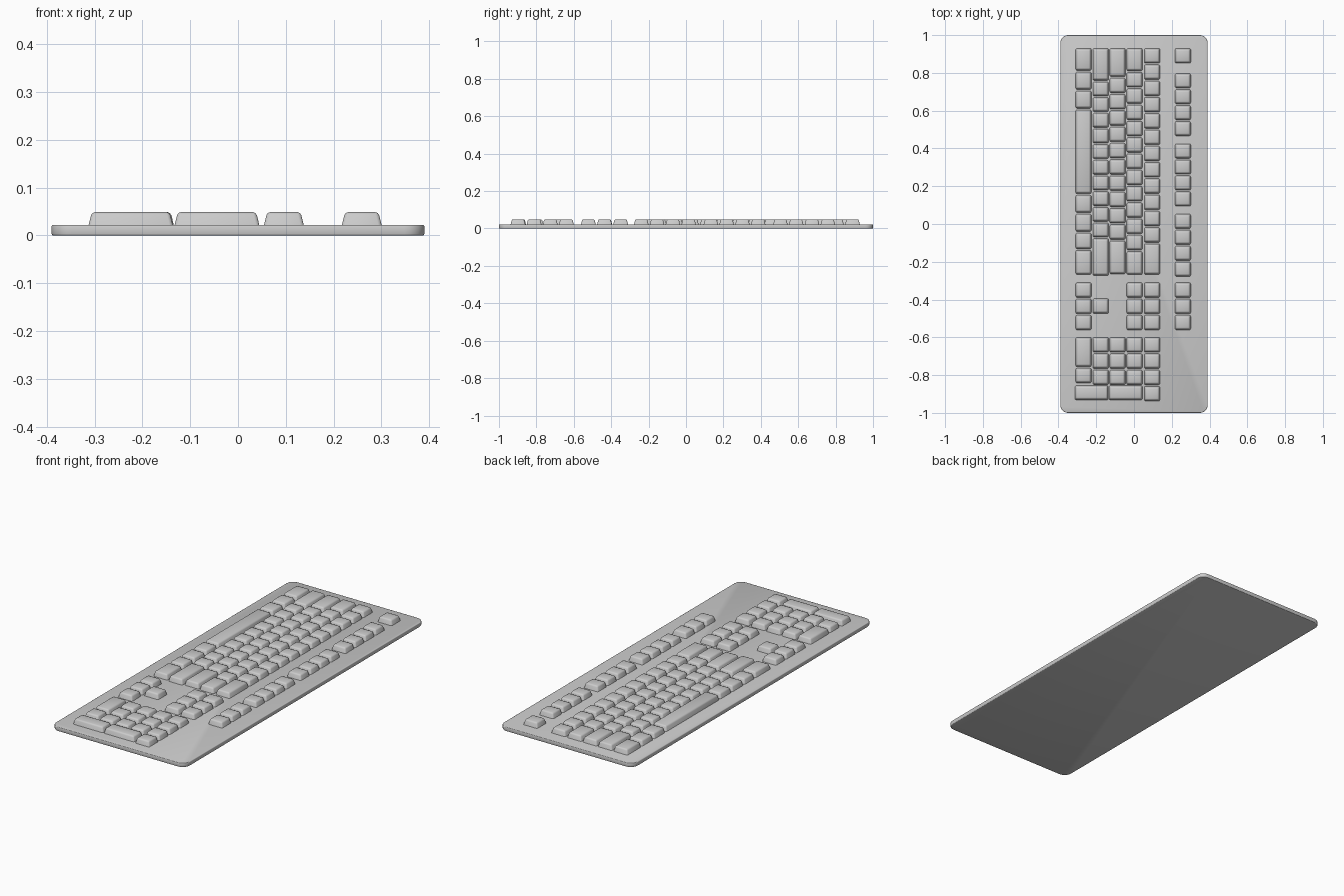
import bpy
import bmesh
from math import radians
from mathutils import Vector

cube = bpy.data.objects.get("Cube")
if cube:
    bpy.data.objects.remove(cube, do_unlink=True)

# One grey plastic for the whole keyboard
grey = bpy.data.materials.new("grey plastic")
grey.use_nodes = True
colour = (0.6, 0.6, 0.6, 1)
grey.diffuse_color = colour
grey.node_tree.nodes["Principled BSDF"].inputs["Base Color"].default_value = colour

BASE_TOP, KEY_TOP = 0.022, 0.049
UNIT, GAP, KEY_W = 0.0862, 0.007, 0.084


def add_box(bm, x0, x1, y0, y1, z0, z1, taper=0.0):
    """Box whose top is drawn in by taper on every side."""
    size = Vector((x1 - x0, y1 - y0, z1 - z0))
    centre = Vector((x0 + x1, y0 + y1, z0 + z1)) / 2
    verts = bmesh.ops.create_cube(bm, size=1)["verts"]
    for v in verts:
        side = v.co.copy()
        v.co = centre + Vector(a * b for a, b in zip(side, size))
        if side.z > 0:
            v.co.x -= taper * (1 if side.x > 0 else -1)
            v.co.y -= taper * (1 if side.y > 0 else -1)


def bevel(bm, edges, width, segments):
    bmesh.ops.bevel(bm, geom=edges, offset=width, segments=segments,
                    profile=0.5, affect='EDGES', clamp_overlap=True)


def finish(name, bm, angle):
    mesh = bpy.data.meshes.new(name)
    bm.to_mesh(mesh)
    bm.free()
    mesh.materials.append(grey)
    obj = bpy.data.objects.new(name, mesh)
    bpy.context.collection.objects.link(obj)
    bpy.ops.object.select_all(action='DESELECT')
    obj.select_set(True)
    bpy.context.view_layer.objects.active = obj
    bpy.ops.object.shade_smooth_by_angle(angle=radians(angle))


def key_group(name, runs, wide_keys=()):
    """Each run is a column centre, a start y and the key lengths along -y."""
    bm = bmesh.new()
    boxes = list(wide_keys)
    for x, y, lengths in runs:
        for length in lengths:
            boxes.append((x - KEY_W / 2, x + KEY_W / 2, y - length + GAP, y))
            y -= length
    for box in boxes:
        add_box(bm, *box, BASE_TOP - 0.002, KEY_TOP, taper=0.007)
    # Round every edge but those buried in the base
    bevel(bm, [e for e in bm.edges if max(v.co.z for v in e.verts) > BASE_TOP],
          0.007, 2)
    finish(name, bm, 50)


# Base plate with rounded corners and a fine edge
bm = bmesh.new()
add_box(bm, -0.39, 0.39, -1, 1, 0, BASE_TOP)
bevel(bm, [e for e in bm.edges if abs(e.verts[0].co.z - e.verts[1].co.z) > 0.01],
      0.042, 6)
rim = [e for e in bm.edges if abs(e.verts[0].co.z - e.verts[1].co.z) < 0.001]
bevel(bm, rim, 0.003, 2)
finish("base_plate", bm, 50)

# Column centres, from the space bar row to the function row
SPACE, SHIFT, HOME, UPPER, NUMBER, FUNCTION = -0.267, -0.176, -0.087, 0.003, 0.096, 0.259

key_group("main_keys", [
    (SPACE, 0.93, [0.125, 0.1, 0.1, 0.452, 0.1, 0.1, 0.092, 0.136]),
    (SHIFT, 0.93, [0.177] + [0.083] * 10 + [0.203]),
    (HOME, 0.93, [0.157] + [UNIT] * 10 + [0.183]),
    (UPPER, 0.93, [0.127] + [UNIT] * 11 + [0.13]),
    (NUMBER, 0.93, [UNIT] * 12 + [0.17]),
])

key_group("function_keys", [
    (FUNCTION, 0.93, [UNIT]),
    (FUNCTION, 0.797, [0.0845] * 4),
    (FUNCTION, 0.425, [0.0845] * 4),
    (FUNCTION, 0.053, [0.0845] * 4),
    (FUNCTION, -0.31, [UNIT] * 3),
])

key_group("navigation_keys", [(x, -0.31, [UNIT] * 3) for x in (UPPER, NUMBER)])

key_group("arrow_keys", [
    (SPACE, -0.31, [UNIT] * 3),
    (SHIFT, -0.395, [UNIT]),
])

key_group("number_pad_keys", [
    (SPACE, -0.6, [0.163, UNIT]),
    (SHIFT, -0.6, [UNIT] * 3),
    (HOME, -0.6, [UNIT] * 3),
    (UPPER, -0.6, [UNIT] * 3),
    (NUMBER, -0.6, [UNIT] * 4),
], wide_keys=[(-0.313, -0.136, -0.932, -0.855), (-0.133, 0.045, -0.932, -0.855)])
